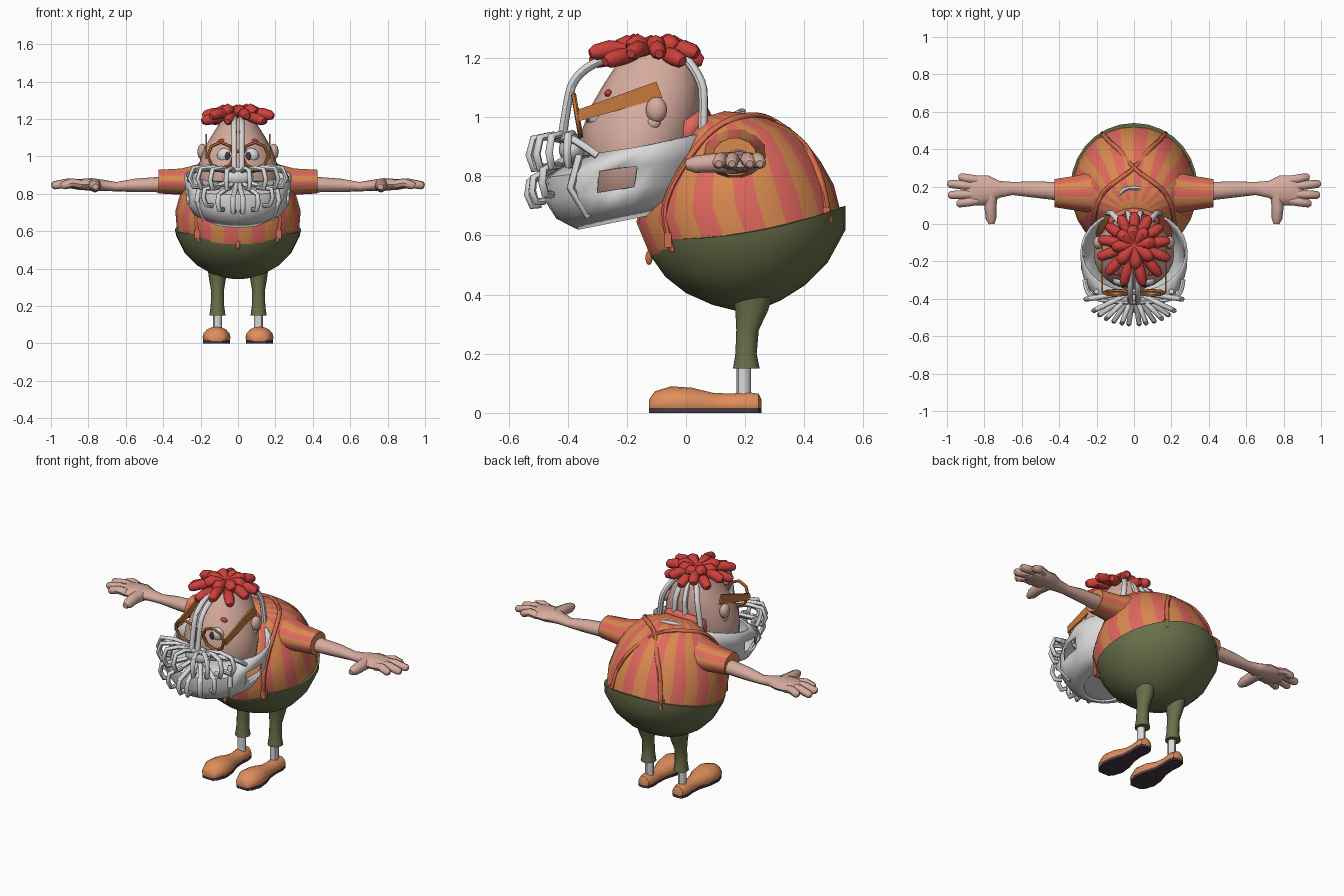
import bpy
import bmesh
from math import sin, cos, pi, radians
from mathutils import Vector as V

cube = bpy.data.objects.get("Cube")
if cube:
    bpy.data.objects.remove(cube)


def material(name, *srgb):
    m = bpy.data.materials.new(name)
    m.use_nodes = True
    lin = [c / 12.92 if c < 0.04 else ((c + 0.055) / 1.055) ** 2.4 for c in srgb]
    m.diffuse_color = (*lin, 1)
    m.node_tree.nodes["Principled BSDF"].inputs["Base Color"].default_value = (*lin, 1)
    return m


SKIN = material("skin", .84, .67, .62)
RED = material("hair red", .80, .25, .23)
ORANGE = material("shirt orange", .85, .54, .31)
PINK = material("shirt coral", .88, .41, .37)
GREEN = material("trouser green", .41, .44, .29)
METAL = material("pale metal", .85, .85, .85)
TAN = material("shoe tan", .88, .56, .36)
DARK = material("dark sole", .28, .22, .26)
FRAME = material("frame brown", .78, .47, .24)
STRAP = material("strap rust", .83, .42, .30)


def finish(name, me, mats, mirror):
    for m in mats:
        me.materials.append(m)
    me.shade_smooth()
    me.set_sharp_from_angle(angle=radians(45))
    ob = bpy.data.objects.new(name, me)
    bpy.context.collection.objects.link(ob)
    if mirror:
        ob.modifiers.new("mirror", 'MIRROR')
    return ob


def loft(name, rings, mats, rule=lambda i, j: 0, caps=True, mirror=False):
    """Skin a list of point rings; rule gives the colour slot, None leaves a hole."""
    bm = bmesh.new()
    loops = [[bm.verts.new(p) for p in r] for r in rings]
    n = len(loops[0])
    for i, (a, b) in enumerate(zip(loops, loops[1:])):
        for j in range(n):
            slot, k = rule(i, j), (j + 1) % n
            if slot is not None:
                bm.faces.new((a[j], a[k], b[k], b[j])).material_index = slot
    if caps:
        bm.faces.new(loops[0][::-1])
        bm.faces.new(loops[-1])
    bmesh.ops.recalc_face_normals(bm, faces=bm.faces)
    me = bpy.data.meshes.new(name)
    bm.to_mesh(me)
    bm.free()
    return finish(name, me, mats, mirror)


def ring(c, u, v, n):
    return [V(c) + V(u) * cos(2 * pi * j / n) + V(v) * sin(2 * pi * j / n) for j in range(n)]


def tilted(spec, n):
    """Ellipse from a front point (y, z) to a back point (y, z) with a half width."""
    yf, zf, yb, zb, w = spec
    return ring((0, (yf + yb) / 2, (zf + zb) / 2), (0, (yf - yb) / 2, (zf - zb) / 2), (w, 0, 0), n)


def tube(name, pts, r, mat, radii=None, mirror=False, smooth=True, cyclic=False, res=2):
    cu = bpy.data.curves.new(name, 'CURVE')
    cu.dimensions = '3D'
    cu.bevel_depth, cu.bevel_resolution, cu.use_fill_caps = r, res, True
    sp = cu.splines.new('NURBS' if smooth else 'POLY')
    sp.points.add(len(pts) - 1)
    for i, p in enumerate(pts):
        sp.points[i].co = (*p, 1)
        sp.points[i].radius = radii[i] if radii else 1
    sp.use_cyclic_u = cyclic
    if smooth:
        sp.use_endpoint_u, sp.order_u, sp.resolution_u = True, 3, 4
    tmp = bpy.data.objects.new(name + "_path", cu)
    bpy.context.collection.objects.link(tmp)
    me = bpy.data.meshes.new_from_object(tmp.evaluated_get(bpy.context.evaluated_depsgraph_get()))
    bpy.data.objects.remove(tmp)
    me.materials.clear()
    return finish(name, me, [mat], mirror)


def blob(name, c, size, mat, mirror=True, box=False):
    me = bpy.data.meshes.new(name)
    bm = bmesh.new()
    if box:
        bmesh.ops.create_cube(bm, size=2)
    else:
        bmesh.ops.create_uvsphere(bm, u_segments=14, v_segments=9, radius=1)
    bmesh.ops.scale(bm, vec=size, verts=bm.verts)
    bmesh.ops.translate(bm, vec=c, verts=bm.verts)
    bm.to_mesh(me)
    bm.free()
    return finish(name, me, [mat], mirror)


# Striped shirt, trousers with a dipped waistline, and collar
shirt = [(-.12, .53, .53, .65, .325), (-.168, .645, .50, .77, .335), (-.14, .74, .455, .85, .31),
         (-.09, .83, .41, .91, .28), (-.04, .91, .35, .965, .24), (.005, .96, .24, 1.01, .18),
         (.03, .99, .13, 1.02, .08)]
loft("shirt", [tilted(s, 28) for s in shirt], [ORANGE, PINK], lambda i, j: j % 2)
trousers = [(-.135, .59, .54, .70, .338), (-.12, .53, .54, .62, .33), (-.07, .46, .48, .51, .285),
            (0, .405, .40, .43, .22), (.09, .365, .32, .38, .14), (.17, .345, .25, .35, .05)]
rings = [tilted(s, 28) for s in trousers]
for p in rings[0]:
    p.z -= .037 * (p.x / .338) ** 2
loft("trousers", rings, [GREEN])
blob("fly_button", (0, -.125, .525), (.012, .012, .025), STRAP, mirror=False)
collar = loft("collar", [tilted((-.09, .93, .07, 1.04, .13), 20), tilted((-.05, .86, .09, 1.0, .14), 20)],
              [PINK], caps=False)
collar.modifiers.new("thickness", 'SOLIDIFY').thickness = .015


# Sleeves and arms, as rings (x, y, z, half depth, half height)
def limb(name, spec, n, mats, rule=lambda i, j: 0):
    loft(name, [ring((x, y, z), (0, a, 0), (0, 0, b), n) for x, y, z, a, b in spec], mats, rule, mirror=True)


limb("sleeve", [(.18, .17, .87, .12, .10), (.30, .165, .865, .095, .072), (.425, .165, .865, .075, .065)],
     14, [ORANGE, PINK], lambda i, j: j % 2)
limb("arm", [(.40, .175, .85, .05, .042), (.55, .185, .845, .042, .036), (.65, .19, .838, .035, .025),
             (.72, .185, .845, .045, .03), (.78, .18, .85, .08, .034), (.86, .18, .85, .08, .028),
             (.90, .18, .85, .06, .02)], 12, [SKIN])
for y0, tx, ty in ((.235, .925, .25), (.20, .985, .215), (.16, .98, .155), (.125, .935, .11)):
    tube("finger", [(.84, y0, .85), ((.84 + tx) / 2, (y0 + ty) / 2, .858), (tx, ty, .845), (tx + .012, ty, .842)],
         .024, SKIN, [1, 1, .9, .5], True, False)
tube("thumb", [(.765, .17, .845), (.768, .09, .845), (.764, .03, .84), (.762, 0, .838)], .032, SKIN,
     [1.2, 1, .9, .5], True, False)

# Trouser legs and socks
loft("trouser_leg", [ring((.11, y, z), (a, 0, 0), (0, b, 0), 12) for y, z, a, b in
     ((.225, .42, .055, .075), (.222, .345, .045, .055), (.208, .28, .034, .038), (.203, .20, .036, .036),
      (.204, .15, .043, .045))], [GREEN], mirror=True)
tube("sock", [(.11, .195, .05), (.11, .195, .18)], .024, METAL, mirror=True, smooth=False)

# Shoes and soles, as sections (y, half width, height)
shoe = [(-.125, .035, .045), (-.105, .055, .073), (-.05, .075, .09), (.02, .068, .085), (.09, .045, .068),
        (.15, .04, .065), (.21, .045, .07), (.245, .035, .065), (.255, .015, .045)]
rings = [ring((.115, y, h * .35), (w, 0, 0), (0, 0, h * .65), 16) for y, w, h in shoe]
for r in rings:
    for p in r:
        p.z = max(p.z, .014)
loft("shoe", rings, [TAN], mirror=True)
loft("sole", [[V((.115 + s * w * .96, y, z)) for s, z in ((-1, 0), (1, 0), (1, .017), (-1, .017))]
              for y, w, h in shoe], [DARK], mirror=True)


# Braces following the shirt surface, as (ring, angle) steps
def on_shirt(t, deg):
    i = min(int(t), len(shirt) - 2)
    yf, zf, yb, zb, w = [a + (b - a) * (t - i) for a, b in zip(shirt[i], shirt[i + 1])]
    k = (1 - cos(radians(deg))) / 2
    return V((w * sin(radians(deg)) * 1.005, yf + (yb - yf) * k, zf + (zb - zf) * k + .002))


steps = [(0, 40), (1, 42), (2, 45), (3, 50), (4, 60), (4.8, 85), (5, 120), (4.9, 155), (4.5, 180),
         (3, 197), (2, 203), (1, 207), (0, 211)]
tube("brace", [on_shirt(*s) for s in steps], .013, STRAP, mirror=True)
for t, deg in ((.45, 41), (.35, 210)):
    p = on_shirt(t, deg)
    blob("brace_clip", (abs(p.x), p.y, p.z - .015), (.015, .012, .025), STRAP, box=True)
tube("back_hook", [(-.08, .15, 1.0), (-.06, .185, 1.02), (-.01, .195, 1.02), (.035, .19, 1.01)], .01, METAL)

# Head, ears and face
head = [(-.28, .68, -.05, .72, .12), (-.34, .78, 0, .82, .21), (-.35, .90, .03, .92, .215),
        (-.35, .96, .04, .98, .205), (-.325, 1.03, .05, 1.05, .18), (-.285, 1.1, .045, 1.11, .145),
        (-.24, 1.17, .03, 1.18, .10), (-.2, 1.21, 0, 1.22, .07)]
loft("head", [tilted(s, 24) for s in head], [SKIN])
blob("ear", (.192, -.1, 1.025), (.026, .036, .043), SKIN)
blob("ear_lobe", (.188, -.11, .98), (.016, .024, .022), SKIN)
blob("eye", (.07, -.302, 1.005), (.043, .03, .04), METAL)
blob("pupil", (.055, -.329, 1.0), (.015, .008, .024), DARK)
blob("eyebrow", (.085, -.262, 1.08), (.026, .013, .013), RED)

# Glasses, leaning forward at the top
tube("glasses_rim", [(.092 + .07 * cos(a), -.368 - .012 * sin(a), 1.005 + .07 * sin(a))
                     for a in [2 * pi * i / 8 for i in range(8)]], .009, FRAME, mirror=True, smooth=False,
     cyclic=True, res=1)
tube("glasses_bridge", [(-.03, -.368, 1.02), (0, -.372, 1.035), (.03, -.368, 1.02)], .009, FRAME)
temple = ((-.365, .985), (-.365, 1.025), (-.1, 1.12), (-.08, 1.065))
loft("glasses_temple", [[V((x, y, z)) for y, z in temple] for x in (.165, .175)], [FRAME], mirror=True)

# Hair tufts in two layers
for count, size, r, tips in ((13, .19, .028, (1.222, 1.195)), (8, .11, .032, (1.235, 1.24))):
    for i in range(count):
        a = 2 * pi * i / count + .1
        reach = size * (1 - .14 * sin(a))
        tip = tips[i % 2]
        pts = [(reach * k * cos(a), -.11 + reach * k * sin(a), z) for k, z in
               ((0, 1.23), (.35, (tip + 1.235) / 2), (.7, tip + .008), (.93, tip - .003), (1.02, tip - .008))]
        tube("hair_tuft", pts, r, RED, [.6, .8, 1.08, .95, .55], smooth=False)

# Jaw brace shell with a side window
shell = [(-.36, .63, -.02, .70, .14), (-.43, .665, .02, .74, .23), (-.465, .72, .05, .80, .265),
         (-.46, .79, .065, .87, .275), (-.36, .855, .07, .95, .275)]
jaw = loft("jaw_brace", [tilted(s, 26) for s in shell], [METAL],
           lambda i, j: None if i == 2 and j in (5, 6, 19, 20) else 0, caps=False)
jaw.modifiers.new("thickness", 'SOLIDIFY').thickness = .012
loft("jaw_brace_base", [tilted(shell[0], 26), tilted((-.35, .628, -.03, .695, .1), 26)], [METAL])

# Bent wire prongs fanned out from a hub over the mouth, the outer ones higher
blob("mouth_hub", (0, -.385, .89), (.085, .045, .05), METAL, mirror=False)
upper = ((.1, .91), (.6, .935), (.92, .925), (1, .87), (.92, .825), (.7, .83))
lower = ((.1, .87), (.65, .81), (.97, .78), (1, .735), (.92, .70), (.75, .705))
for degs, path, lift in (((14, 34, 54, 76), upper, .015), ((6, 24, 44), lower, .09)):
    for a in map(radians, degs):
        tube("wire_prong", [(.265 * k * sin(a), -.36 - .175 * k * cos(a), z + lift * k * sin(a) ** 2)
                            for k, z in path], .0135, METAL, mirror=True, smooth=False)
tube("cheek_wire", [(.262, -.3, .87), (.255, -.37, .92), (.2, -.4, .93), (.1, -.42, .93), (0, -.42, .93)],
     .013, METAL, mirror=True)
tube("jaw_strut", [(.2, -.36, .87), (.22, -.39, .76), (.18, -.33, .665)], .014, METAL, mirror=True, smooth=False)

# Straps over the head
tube("front_head_strap", [(.02, -.42, .92), (.02, -.405, 1.03), (.02, -.38, 1.14), (.02, -.26, 1.21),
                          (.02, -.15, 1.22)], .015, METAL, mirror=True)
for x in (.03, .11):
    tube("back_head_strap", [(x * 1.3, .055, .92), (x * 1.2, .06, 1.03), (x, .055, 1.14), (x * .5, -.02, 1.22)],
         .016, METAL, mirror=True)
